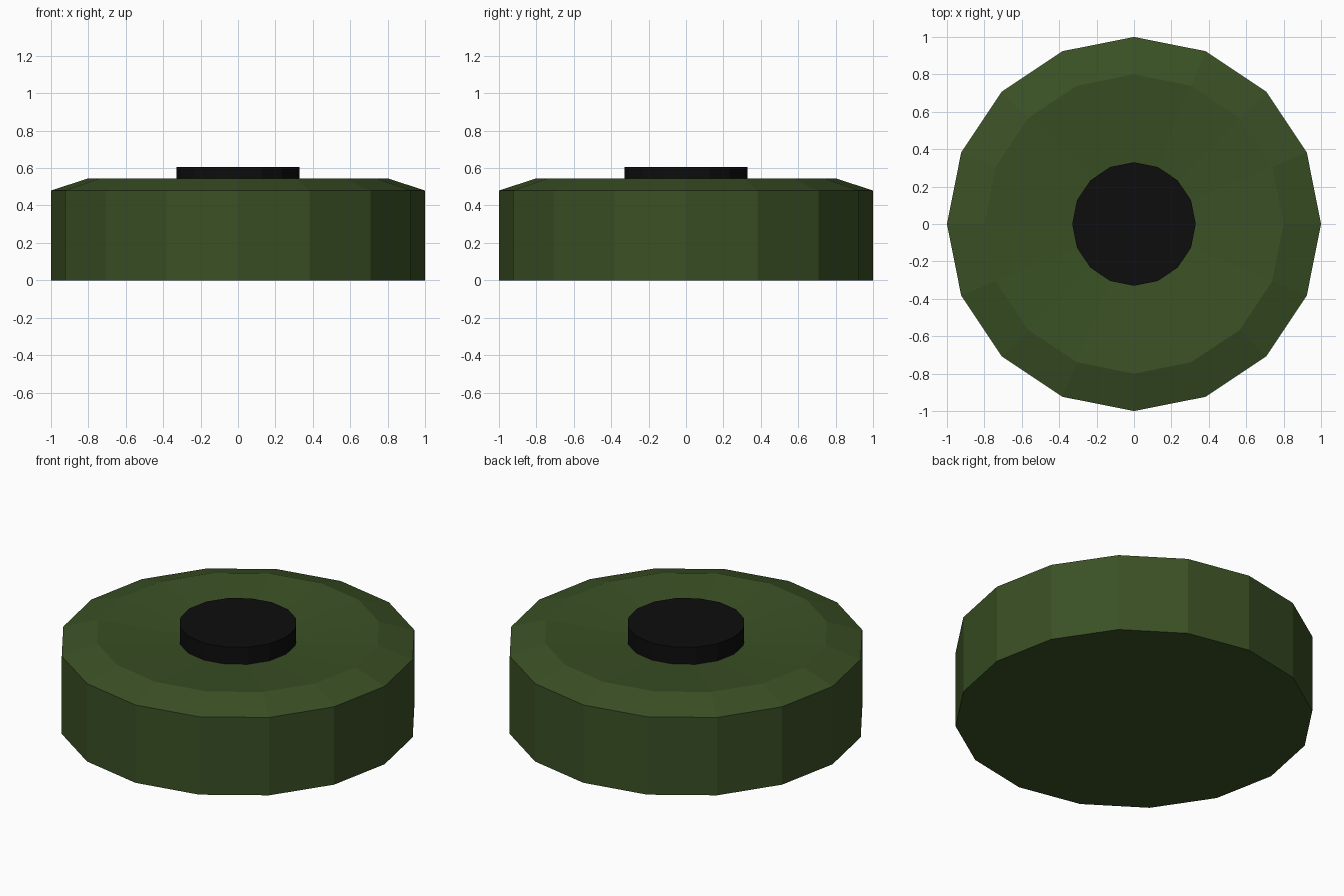
import bpy, bmesh
from math import cos, sin, pi

if "Cube" in bpy.data.objects:
    bpy.data.objects.remove(bpy.data.objects["Cube"])

SIDES = 16


def material(name, color):
    m = bpy.data.materials.new(name)
    m.diffuse_color = (*color, 1)
    m.use_nodes = True
    m.node_tree.nodes["Principled BSDF"].inputs["Base Color"].default_value = m.diffuse_color
    return m


def turned(name, profile, mat):
    """Closed faceted solid from (radius, z) rings, capped at both ends."""
    bm = bmesh.new()
    rings = [[bm.verts.new((r * cos(2 * pi * i / SIDES), r * sin(2 * pi * i / SIDES), z))
              for i in range(SIDES)] for r, z in profile]
    for a, b in zip(rings, rings[1:]):
        for i in range(SIDES):
            j = (i + 1) % SIDES
            bm.faces.new((a[i], a[j], b[j], b[i]))
    bm.faces.new(rings[0][::-1])
    bm.faces.new(rings[-1])
    mesh = bpy.data.meshes.new(name)
    bm.to_mesh(mesh)
    bm.free()
    mesh.materials.append(mat)
    obj = bpy.data.objects.new(name, mesh)
    bpy.context.collection.objects.link(obj)
    return obj


green = material("olive_green", (0.042, 0.08, 0.018))
black = material("black", (0.004, 0.004, 0.004))

# Drum body: straight wall, sloped shoulder, shallow dished top
turned("body", [(1.0, 0.0), (1.0, 0.48), (0.8, 0.545), (0.33, 0.5)], green)

# Raised centre button sitting in the dish
turned("centre_button", [(0.33, 0.5), (0.33, 0.605)], black)
